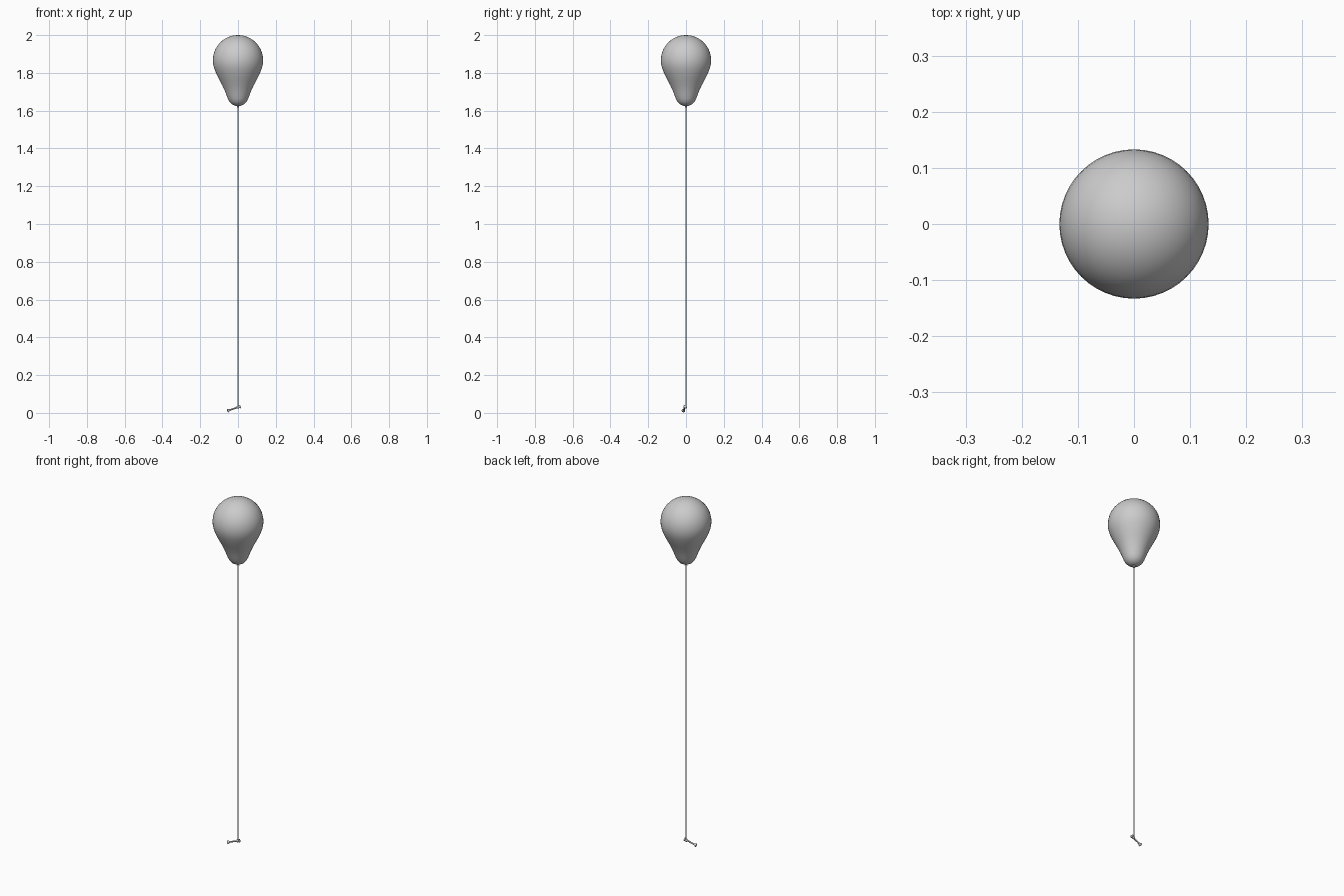
import bpy, math
from mathutils import Vector

if "Cube" in bpy.data.objects:
    bpy.data.objects.remove(bpy.data.objects["Cube"])


def lathe(name, profile, sides, base=(0, 0, 0), axis=(0, 0, 1), angle=40):
    """Revolve (radius, height) points around an axis; zero radius makes a pole."""
    verts, faces, rings = [], [], []
    for r, h in profile:
        start = len(verts)
        if r == 0:
            verts.append((0, 0, h))
            rings.append([start] * sides)
        else:
            for i in range(sides):
                a = 2 * math.pi * i / sides
                verts.append((r * math.cos(a), r * math.sin(a), h))
            rings.append(list(range(start, start + sides)))
    for lo, hi in zip(rings, rings[1:]):
        for i in range(sides):
            j = (i + 1) % sides
            faces.append(list(dict.fromkeys((lo[i], lo[j], hi[j], hi[i]))))
    rot = Vector((0, 0, 1)).rotation_difference(Vector(axis)).to_matrix()
    mesh = bpy.data.meshes.new(name)
    mesh.from_pydata([rot @ Vector(v) + Vector(base) for v in verts], [], faces)
    ob = bpy.data.objects.new(name, mesh)
    bpy.context.collection.objects.link(ob)
    bpy.ops.object.select_all(action='DESELECT')
    ob.select_set(True)
    bpy.context.view_layer.objects.active = ob
    bpy.ops.object.shade_smooth_by_angle(angle=math.radians(angle))
    return ob


# Balloon: tapered tail below, round crown above
R, CZ = 0.133, 1.867
tail = [(0, 1.624), (0.018, 1.627), (0.034, 1.635), (0.046, 1.648),
        (0.054, 1.664), (0.062, 1.685), (0.071, 1.708), (0.082, 1.732),
        (0.095, 1.757), (0.108, 1.782), (0.119, 1.806)]
crown = [(R * math.sin(math.radians(a)), CZ + R * math.cos(math.radians(a)))
         for a in range(108, 0, -9)] + [(0, CZ + R)]
lathe("balloon", tail + crown, 48, angle=80)

# Tied neck under the balloon
lathe("balloon_neck", [(0, 1.612), (0.007, 1.614), (0.004, 1.62), (0.009, 1.63)], 16)

# String
lathe("string", [(0, 0.028), (0.003, 0.028), (0.003, 1.62), (0, 1.62)], 8)

# Small tilted toggle with flared ends at the bottom of the string
a, b = Vector((-0.056, -0.014, 0.011)), Vector((0.013, -0.004, 0.034))
L = (b - a).length
half = [(0, 0), (0.009, 0), (0.0095, 0.003), (0.005, 0.012), (0.0042, 0.02)]
lathe("toggle", half + [(r, L - h) for r, h in reversed(half)], 12, a, b - a)

# Knot where the string meets the toggle
knot = [(0.009 * math.sin(math.pi * i / 8), -0.008 * math.cos(math.pi * i / 8))
        for i in range(9)]
knot[0], knot[-1] = (0, -0.008), (0, 0.008)
lathe("string_knot", knot, 12, (0, -0.004, 0.03), angle=80)
